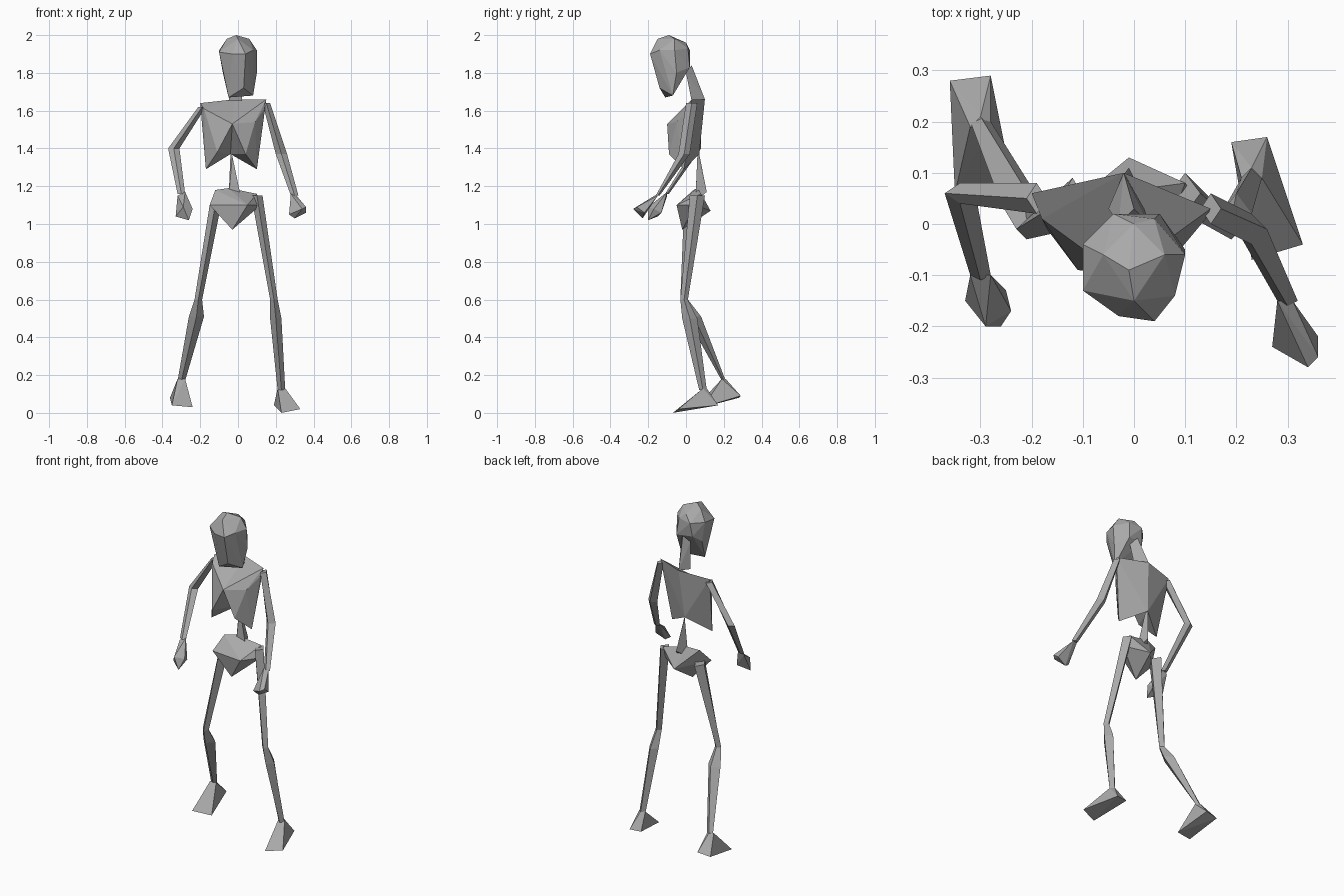
import bpy
import bmesh
from mathutils import Vector

# Remove the default object
default_cube = bpy.data.objects.get("Cube")
if default_cube:
    bpy.data.objects.remove(default_cube, do_unlink=True)

# Single bone colour
bone_grey = bpy.data.materials.new("bone_grey")
bone_grey.use_nodes = True
colour = (.4, .4, .4, 1)
bone_grey.diffuse_color = colour
bone_grey.node_tree.nodes["Principled BSDF"].inputs["Base Color"].default_value = colour


def finish(part_name, mesh_builder):
    """Turn a bmesh into a flat shaded object with the bone material."""
    bmesh.ops.recalc_face_normals(mesh_builder, faces=mesh_builder.faces)
    mesh = bpy.data.meshes.new(part_name)
    mesh_builder.to_mesh(mesh)
    mesh_builder.free()
    mesh.materials.append(bone_grey)
    part = bpy.data.objects.new(part_name, mesh)
    bpy.context.scene.collection.objects.link(part)
    return part


def faceted_block(part_name, corners):
    """Wrap a faceted convex block around a few corner points."""
    mesh_builder = bmesh.new()
    for corner in corners:
        mesh_builder.verts.new(corner)
    hull = bmesh.ops.convex_hull(mesh_builder, input=mesh_builder.verts)
    unused = set(hull["geom_interior"]) | set(hull["geom_unused"])
    loose = [item for item in unused if isinstance(item, bmesh.types.BMVert)]
    bmesh.ops.delete(mesh_builder, geom=loose, context="VERTS")
    return finish(part_name, mesh_builder)


def limb(part_name, joints):
    """Loft diamond sections through joints given as x, y, z, half width, half depth."""
    mesh_builder = bmesh.new()
    rings = []
    for x, y, z, half_width, half_depth in joints:
        centre = Vector((x, y, z))
        across = Vector((half_width, 0, 0))
        along = Vector((0, half_depth, 0))
        section = (centre + across, centre + along, centre - across, centre - along)
        rings.append([mesh_builder.verts.new(point) for point in section])
    for upper, lower in zip(rings, rings[1:]):
        for side in range(len(upper)):
            following = (side + 1) % len(upper)
            mesh_builder.faces.new((upper[side], upper[following], lower[following], lower[side]))
    mesh_builder.faces.new(rings[0])
    mesh_builder.faces.new(rings[-1])
    return finish(part_name, mesh_builder)


# Skull: crown, brow band, cheeks and jaw
faceted_block("skull", [
    (-.01, -.09, 2), (-.06, -.06, 1.98), (.06, -.06, 1.98), (0, -.15, 1.98), (0, 0, 1.96),
    (-.1, -.04, 1.92), (-.04, .02, 1.92), (.04, .01, 1.93), (.1, -.06, 1.92),
    (.08, -.14, 1.92), (.04, -.19, 1.9), (-.03, -.18, 1.9), (-.1, -.13, 1.91),
    (-.05, .01, 1.84), (.05, .02, 1.83), (-.08, -.04, 1.8), (.1, -.05, 1.8),
    (.03, -.14, 1.72), (-.05, -.11, 1.67), (.08, -.07, 1.68),
])

# Shared points on the centre line of the trunk
nape = (-.02, .1, 1.66)
sternum = (-.03, -.1, 1.53)
back_bottom = (-.04, .07, 1.37)

faceted_block("neck", [
    nape, (-.05, .03, 1.65), (.02, .03, 1.65),
    (-.03, 0, 1.8), (.03, 0, 1.8), (0, .03, 1.84),
])

# Rib cage: two halves meeting at the spine, with a notch below the sternum
faceted_block("right_ribs", [
    nape, sternum, back_bottom, (-.2, .06, 1.64), (-.18, .01, 1.61),
    (-.17, -.01, 1.29), (-.11, -.09, 1.38),
])
faceted_block("left_ribs", [
    nape, sternum, back_bottom, (.15, .03, 1.66), (.14, .01, 1.61),
    (.09, -.05, 1.54), (.1, -.01, 1.29), (.04, -.09, 1.37),
])

# Lower spine and pelvis
faceted_block("lower_spine", [
    back_bottom, (-.03, .06, 1.36), (-.05, .05, 1.13), (.02, .05, 1.12), (-.01, .11, 1.17),
])
faceted_block("pelvis", [
    (-.12, .04, 1.18), (-.05, .06, 1.19), (.1, .08, 1.16), (.12, .05, 1.1),
    (-.15, -.03, 1.1), (.05, -.05, 1.1), (-.03, -.02, .97), (-.01, .13, 1.07),
])

# Arms run from shoulder through elbow to wrist
limb("right_arm", [
    (-.19, .05, 1.62, .02, .03), (-.34, .06, 1.4, .03, .02), (-.3, -.1, 1.16, .02, .01),
])
limb("left_arm", [
    (.15, .03, 1.64, .02, .03), (.23, -.01, 1.37, .03, .03), (.3, -.15, 1.15, .02, .01),
])

# Closed hands
faceted_block("right_hand", [
    (-.32, -.1, 1.15), (-.28, -.1, 1.17), (-.33, -.15, 1.04), (-.29, -.2, 1.09),
    (-.26, -.2, 1.02), (-.24, -.17, 1.08), (-.25, -.13, 1.06),
])
faceted_block("left_hand", [
    (.28, -.15, 1.16), (.31, -.15, 1.15), (.27, -.24, 1.05), (.3, -.23, 1.03),
    (.34, -.28, 1.08), (.36, -.26, 1.09), (.36, -.22, 1.06), (.33, -.19, 1.12),
])

# Legs run from hip through knee and calf to ankle
limb("right_leg", [
    (-.12, .04, 1.1, .03, .05), (-.21, -.01, .6, .02, .02),
    (-.22, .04, .51, .04, .04), (-.3, .2, .17, .02, .01),
])
limb("left_leg", [
    (.1, .06, 1.15, .03, .04), (.19, -.01, .6, .02, .02),
    (.2, .02, .5, .03, .04), (.23, .09, .12, .02, .02),
])

# Wedge shaped feet, the right heel raised
faceted_block("right_foot", [
    (-.36, .28, .08), (-.28, .29, .09), (-.35, .06, .04), (-.24, .09, .03),
    (-.32, .19, .18), (-.28, .19, .18), (-.3, .21, .18),
])
faceted_block("left_foot", [
    (.19, .16, .04), (.26, .17, .04), (.23, -.07, 0), (.33, -.04, .02),
    (.21, .09, .13), (.25, .09, .13), (.23, .11, .13),
])
